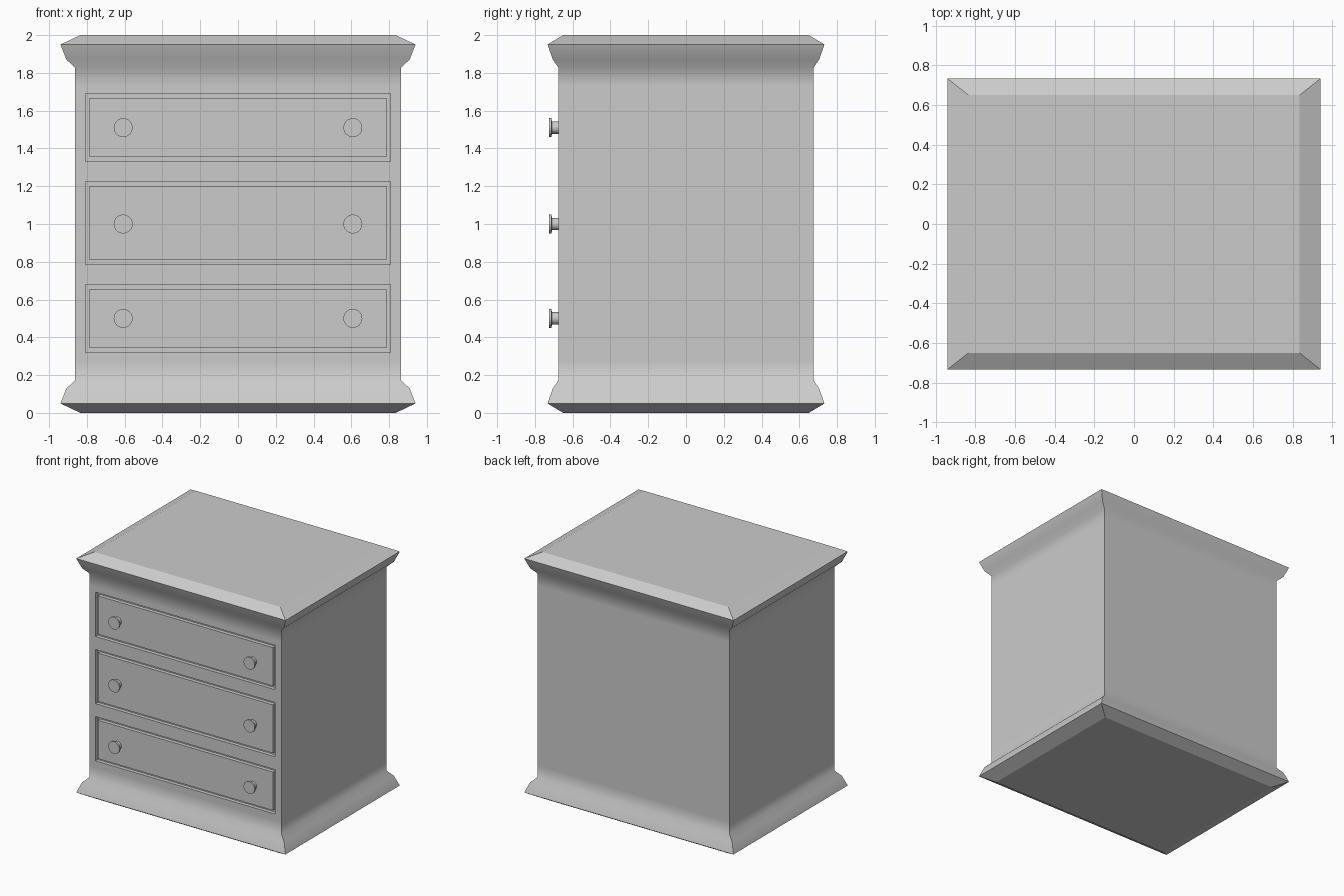
import bpy, bmesh, math
from mathutils import Matrix

if "Cube" in bpy.data.objects:
    bpy.data.objects.remove(bpy.data.objects["Cube"])

FRONT = -0.675
DRAWERS = [(0.32, 0.68, 0.5), (0.785, 1.225, 1.0), (1.33, 1.69, 1.51)]  # bottom, top, knob height


def finish(name, bm):
    bmesh.ops.recalc_face_normals(bm, faces=bm.faces)
    mesh = bpy.data.meshes.new(name)
    bm.to_mesh(mesh)
    bm.free()
    obj = bpy.data.objects.new(name, mesh)
    bpy.context.collection.objects.link(obj)
    return obj


def add_box(bm, x0, x1, y0, y1, z0, z1):
    m = Matrix.Translation(((x0 + x1) / 2, (y0 + y1) / 2, (z0 + z1) / 2))
    bmesh.ops.create_cube(bm, size=1, matrix=m @ Matrix.Diagonal((x1 - x0, y1 - y0, z1 - z0, 1)))


# Carcass: stacked rectangular rings, moulding mirrored top to bottom
half = [(0.835, 0.65, 0), (0.94, 0.733, 0.05), (0.908, 0.705, 0.13),
        (0.863, 0.675, 0.172), (0.863, 0.675, 0.27)]
rings = half + [(x, y, 2 - z) for x, y, z in reversed(half)]
bm = bmesh.new()
loops = [[bm.verts.new((sx * x, sy * y, z)) for sx, sy in ((-1, -1), (1, -1), (1, 1), (-1, 1))]
         for x, y, z in rings]
for a, b in zip(loops, loops[1:]):
    for i in range(4):
        j = (i + 1) % 4
        bm.faces.new((a[i], a[j], b[j], b[i]))
bm.faces.new(loops[0])
bm.faces.new(loops[-1])
for f in bm.faces:
    f.smooth = True
for e in bm.edges:
    za, zb = (v.co.z for v in e.verts)
    # corner edges and the moulding lips stay crisp
    e.smooth = not (abs(za - zb) > 1e-5 or min(za, 2 - za) < 0.06)
carcass = finish("carcass", bm)

# Drawer openings
bm = bmesh.new()
for z0, z1, _ in DRAWERS:
    add_box(bm, -0.807, 0.807, FRONT - 0.1, FRONT + 0.03, z0, z1)
cutter = finish("drawer_opening_cutter", bm)
cutter.hide_render = True
cutter.hide_viewport = True
cutter.display_type = 'WIRE'
mod = carcass.modifiers.new("drawer_openings", 'BOOLEAN')
mod.operation = 'DIFFERENCE'
mod.solver = 'EXACT'
mod.object = cutter


def knob(name, x, z):
    # turned knob: thin neck with a flat disc head
    profile = [(0, 0.01), (0.033, 0.01), (0.033, -0.035), (0.05, -0.037), (0.05, -0.05), (0, -0.05)]
    bm = bmesh.new()
    vs = [bm.verts.new((r, y, 0)) for r, y in profile]
    es = [bm.edges.new(p) for p in zip(vs, vs[1:])]
    bmesh.ops.spin(bm, geom=vs + es, cent=(0, 0, 0), axis=(0, 1, 0),
                   angle=2 * math.pi, steps=32, use_duplicate=False)
    bmesh.ops.remove_doubles(bm, verts=bm.verts, dist=1e-5)
    obj = finish(name, bm)
    obj.location = (x, FRONT, z)
    bpy.ops.object.select_all(action='DESELECT')
    obj.select_set(True)
    bpy.context.view_layer.objects.active = obj
    bpy.ops.object.shade_smooth_by_angle(angle=math.radians(30))


# Drawer fronts and knobs
for n, (z0, z1, zk) in enumerate(DRAWERS, 1):
    bm = bmesh.new()
    add_box(bm, -0.786, 0.786, FRONT, FRONT + 0.04, z0 + 0.024, z1 - 0.024)
    finish(f"drawer_front_{n}", bm)
    for side, x in (("left", -0.608), ("right", 0.608)):
        knob(f"drawer_knob_{side}_{n}", x, zk)
